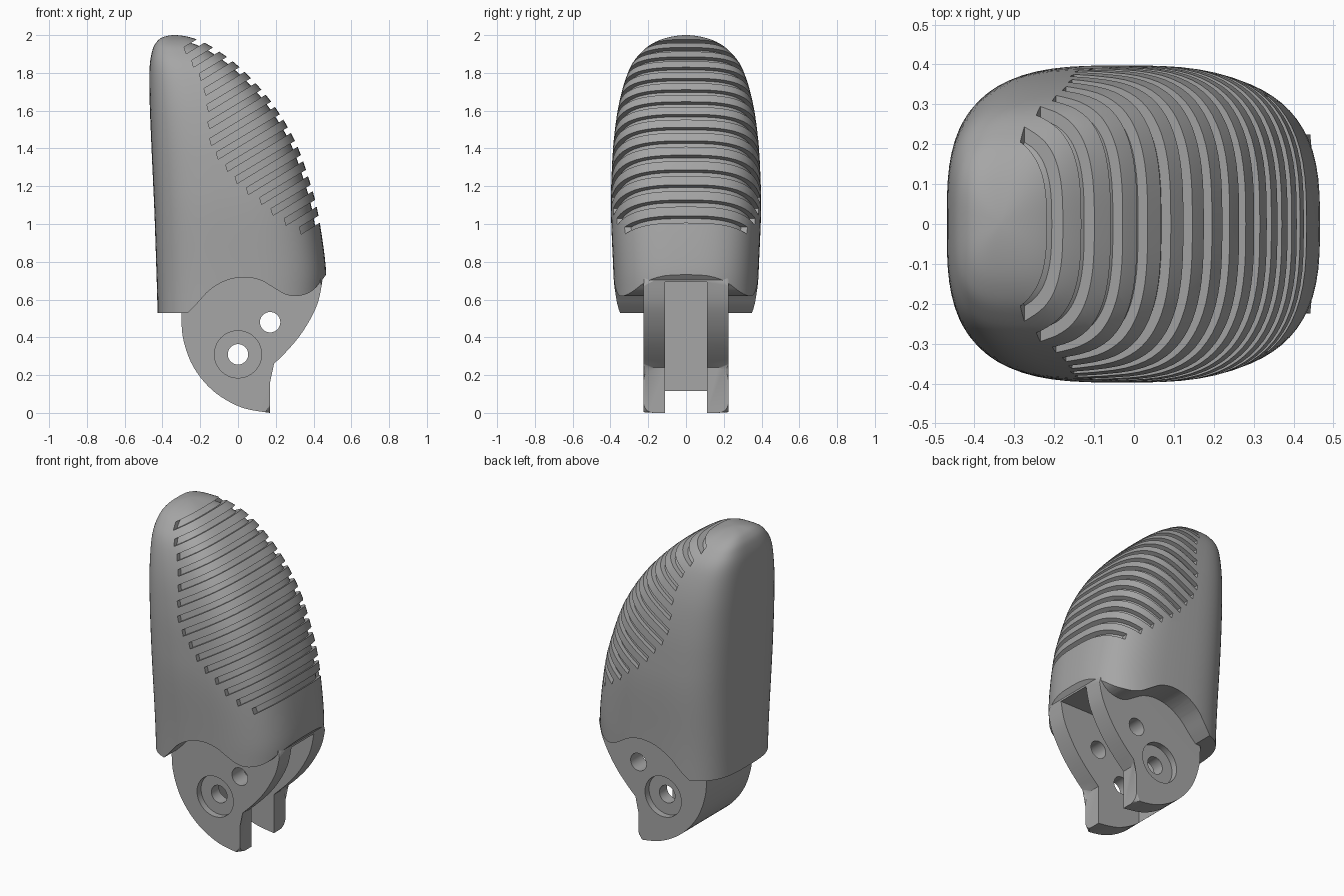
import bpy, bmesh, math
from mathutils import Vector, Matrix

cube = bpy.data.objects.get("Cube")
if cube:
    bpy.data.objects.remove(cube, do_unlink=True)

grey = bpy.data.materials.new("warm_grey_plastic")
grey.use_nodes = True
COLOUR = (0.38, 0.38, 0.38, 1)
grey.diffuse_color = COLOUR
grey.node_tree.nodes["Principled BSDF"].inputs["Base Color"].default_value = COLOUR


def spline(rows, before, after, steps):
    """Smooth curve through the rows, as tuples of any length."""
    pts = [Vector(p) for p in [before, *rows, after]]
    out = []
    for a, b, c, d in zip(pts, pts[1:], pts[2:], pts[3:]):
        for i in range(steps):
            t = i / steps
            out.append(b + (c - a) * t / 2 + (a * 2 - b * 5 + c * 4 - d) * t * t / 2
                       + (b * 3 - a - c * 3 + d) * t ** 3 / 2)
    return out + [pts[-2]]


def make_object(name, bm):
    bmesh.ops.recalc_face_normals(bm, faces=bm.faces)
    mesh = bpy.data.meshes.new(name)
    bm.to_mesh(mesh)
    bm.free()
    mesh.materials.append(grey)
    obj = bpy.data.objects.new(name, mesh)
    bpy.context.collection.objects.link(obj)
    return obj


def add_prism(bm, outline, half_width):
    """Extrude an x-z outline across y."""
    front = [bm.verts.new((p[0], -half_width, p[1])) for p in outline]
    back = [bm.verts.new((p[0], half_width, p[1])) for p in outline]
    n = len(outline)
    bm.faces.new(front)
    bm.faces.new(back[::-1])
    for i in range(n):
        bm.faces.new((front[i], back[i], back[(i + 1) % n], front[(i + 1) % n]))


def prism(name, outline, half_width):
    bm = bmesh.new()
    add_prism(bm, outline, half_width)
    return make_object(name, bm)


def pin(name, x, y, z, radius, length):
    bm = bmesh.new()
    bmesh.ops.create_cone(bm, cap_ends=True, segments=40, radius1=radius, radius2=radius, depth=length,
                          matrix=Matrix.Translation((x, y, z)) @ Matrix.Rotation(math.pi / 2, 4, 'X'))
    return make_object(name, bm)


def cut(obj, cutter, keep=False):
    mod = obj.modifiers.new("cut", 'BOOLEAN')
    mod.operation = 'DIFFERENCE'
    mod.solver = 'EXACT'
    mod.object = cutter
    bpy.context.view_layer.objects.active = obj
    bpy.ops.object.modifier_apply(modifier=mod.name)
    if not keep:
        bpy.data.objects.remove(cutter, do_unlink=True)


def loft(name, sections, inset=0, around=72):
    """Stack rounded-box sections (z, left x, right x, half width) up to a closed tip."""
    bm = bmesh.new()
    rings = []
    for z, left, right, width in sections[:-1]:
        ring = []
        for i in range(around):
            c, s = math.cos(math.tau * i / around), math.sin(math.tau * i / around)
            power = 2 / (2.9 if c > 0 else 3.3)
            x = (left + right) / 2 + (right - left) / 2 * math.copysign(abs(c) ** power, c)
            ring.append(bm.verts.new((x, width * math.copysign(abs(s) ** power, s), z)))
        rings.append(ring)
    tip = bm.verts.new((sections[-1][1], 0, sections[-1][0]))
    for i in range(around):
        j = (i + 1) % around
        for low, high in zip(rings, rings[1:]):
            bm.faces.new((low[i], low[j], high[j], high[i]))
        bm.faces.new((rings[-1][i], rings[-1][j], tip))
    bm.faces.new(rings[0][::-1])
    bmesh.ops.recalc_face_normals(bm, faces=bm.faces)
    bm.normal_update()
    for v, normal in [(v, v.normal.copy()) for v in bm.verts]:
        v.co -= normal * inset
    return make_object(name, bm)


# Fingertip shell and the inner core that forms the groove floors
rows = [(0.45, -0.425, 0.45, 0.375), (0.62, -0.428, 0.463, 0.38), (0.78, -0.433, 0.464, 0.386),
        (1.05, -0.442, 0.425, 0.397), (1.23, -0.45, 0.378, 0.395), (1.45, -0.46, 0.297, 0.382),
        (1.66, -0.468, 0.166, 0.35), (1.83, -0.468, 0.008, 0.295), (1.92, -0.453, -0.11, 0.225),
        (1.965, -0.43, -0.19, 0.16), (1.99, -0.395, -0.26, 0.085), (2.0, -0.335, -0.335, 0)]
sections = spline(rows, rows[0], (1.99, -0.26, -0.395, -0.085), 5)
body = loft("fingertip_shell", sections)
core = loft("groove_floor", [s for s in sections if s[0] > 0.82], 0.027)

# Wavy lower edge of the shell
wave = [(-0.265, 0.53), (-0.22, 0.575), (-0.15, 0.65), (-0.06, 0.702), (0.035, 0.718), (0.12, 0.702),
        (0.19, 0.662), (0.25, 0.628), (0.31, 0.618), (0.38, 0.638), (0.43, 0.685), (0.48, 0.75)]
edge = [tuple(p) for p in spline(wave, wave[0], wave[-1], 4)]
cut(body, prism("wave_cutter", [(-0.8, 0.53)] + edge + [(0.8, 0.75), (0.8, -0.2), (-0.8, -0.2)], 0.7))

# Slanted grip grooves, each starting further along the side
starts = [-0.285, -0.245, -0.205, -0.18, -0.165, -0.16, -0.15, -0.115,
          -0.065, -0.015, 0.045, 0.115, 0.175, 0.245, 0.325]
SLOPE, HALF = 0.6, 0.018
bm = bmesh.new()
for i, x in enumerate(starts):
    level = 2.09 - 0.0943 * i
    low, high = level + SLOPE * x, level + SLOPE * 0.8
    add_prism(bm, [(x + 0.01, low - HALF), (0.8, high - HALF), (0.8, high + HALF), (x, low + HALF)], 0.7)
cut(body, make_object("groove_cutter", bm))

# Knuckle with rounded outer rims and a flat stop face
arc = [(-0.3, 0.52), (-0.292, 0.4), (-0.25, 0.27), (-0.18, 0.165), (-0.09, 0.085), (0.03, 0.025), (0.17, 0)]
rise = [(0.17, 0.24), (0.25, 0.318), (0.325, 0.405), (0.385, 0.5), (0.425, 0.59), (0.447, 0.7)]
outline = spline(arc, arc[0], arc[-1], 4) + spline(rise, rise[0], rise[-1], 3)
outline += [Vector(p) for p in [(0.38, 0.84), (-0.2, 0.84), (-0.3, 0.7)]]
bm = bmesh.new()
add_prism(bm, outline, 0.225)


def is_rim(e):
    a, b = (v.co for v in e.verts)
    on_stop = abs(a.x - 0.17) < 1e-4 and abs(b.x - 0.17) < 1e-4
    return abs(a.y - b.y) < 1e-4 and not on_stop and max(a.z, b.z) < 0.72


bmesh.ops.bevel(bm, geom=[e for e in bm.edges if is_rim(e)], offset=0.055,
                segments=6, profile=0.5, affect='EDGES')
knuckle = make_object("knuckle", bm)

# Central slot, pivot bore, shallow recesses and cord hole
slot = prism("slot_cutter", [(-0.13, -0.2), (0.8, -0.2), (0.8, 0.692), (-0.13, 0.692)], 0.11)
cut(body, slot, keep=True)
cut(knuckle, slot)
for side in (-1, 1):
    cut(knuckle, pin("recess_cutter", 0, side * 0.225, 0.31, 0.125, 0.08))
cut(knuckle, pin("pivot_cutter", 0, 0, 0.31, 0.054, 1))
cut(knuckle, pin("cord_cutter", 0.17, 0, 0.48, 0.054, 1))

# Smooth shading with crisp edges
for obj in (body, core, knuckle):
    bpy.ops.object.select_all(action='DESELECT')
    obj.select_set(True)
    bpy.context.view_layer.objects.active = obj
    bpy.ops.object.shade_smooth_by_angle(angle=math.radians(30))
